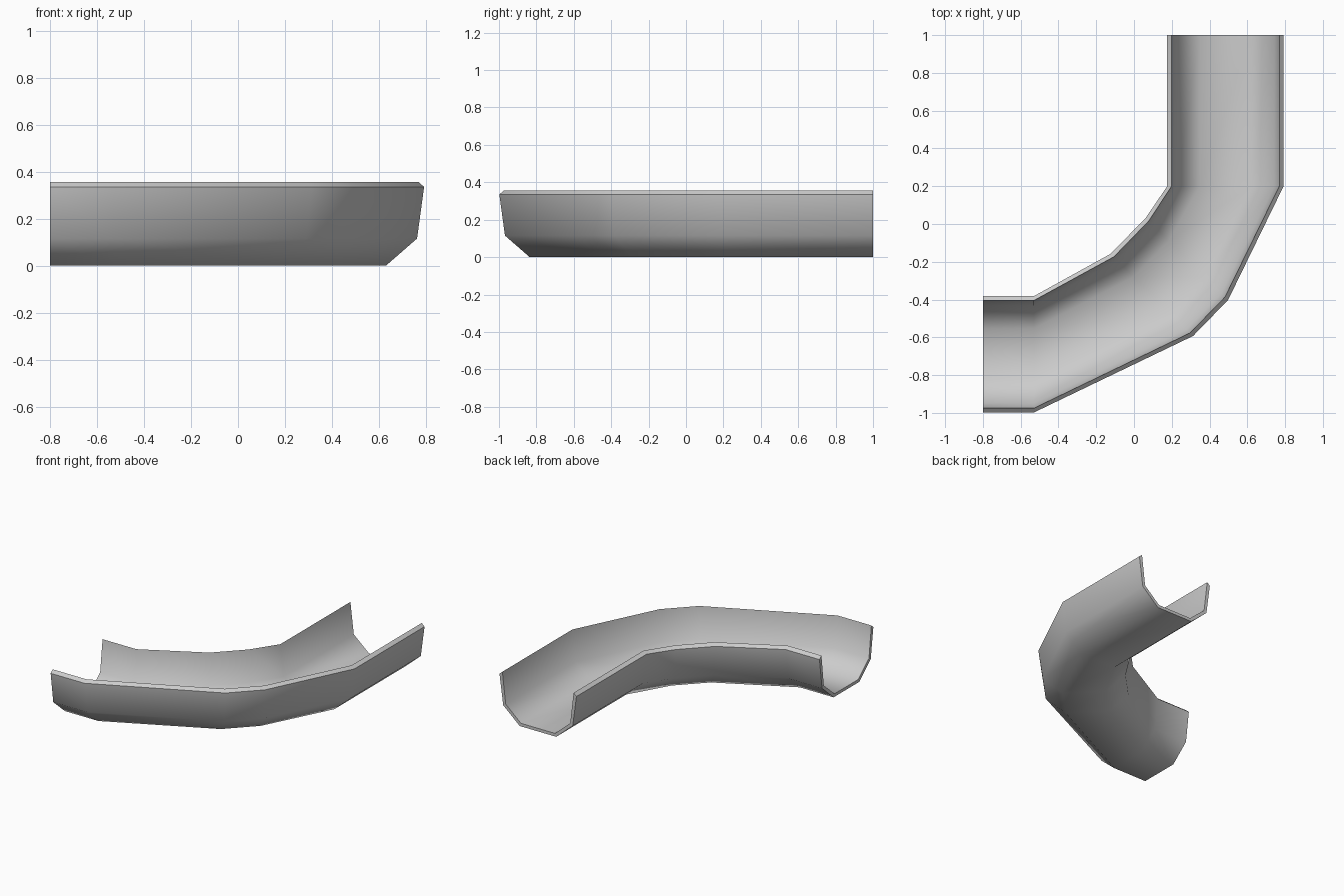
import bpy, bmesh, math
from mathutils import Vector

if "Cube" in bpy.data.objects:
    bpy.data.objects.remove(bpy.data.objects["Cube"])

# Trough cross-section: (offset towards outside of bend, height), right half
outer = [(0.308, 0.335), (0.278, 0.115), (0.146, 0.0)]
inner = [(0.285, 0.355), (0.258, 0.128), (0.136, 0.022)]


def mirrored(half):
    return half + [(-u, z) for u, z in reversed(half)]


# Closed loop: along the underside, back along the channel
profile = mirrored(outer) + mirrored(inner)[::-1]

# Path stations: centre x, centre y, angle of the outward direction
stations = [
    (-0.80, -0.69, -90), (-0.53, -0.69, -90),
    (0.095, -0.375, -45), (0.28, -0.185, -45),
    (0.484, 0.20, 0), (0.484, 1.0, 0),
]

bm = bmesh.new()
rings = []
for x, y, deg in stations:
    a = math.radians(deg)
    rings.append([bm.verts.new(Vector((x + u * math.cos(a), y + u * math.sin(a), z)))
                  for u, z in profile])

# Walls between stations
n = len(profile)
for r0, r1 in zip(rings, rings[1:]):
    for i in range(n):
        j = (i + 1) % n
        bm.faces.new((r0[i], r0[j], r1[j], r1[i]))

# End faces follow the wall thickness
for r in (rings[0], rings[-1]):
    for i in range(n // 2 - 1):
        bm.faces.new((r[i], r[i + 1], r[n - 2 - i], r[n - 1 - i]))
bmesh.ops.recalc_face_normals(bm, faces=bm.faces)

mesh = bpy.data.meshes.new("curved_trough")
bm.to_mesh(mesh)
bm.free()
trough = bpy.data.objects.new("curved_trough", mesh)
bpy.context.collection.objects.link(trough)

# Smooth channel with crisp rims
bpy.context.view_layer.objects.active = trough
trough.select_set(True)
bpy.ops.object.shade_smooth_by_angle(angle=math.radians(48))
